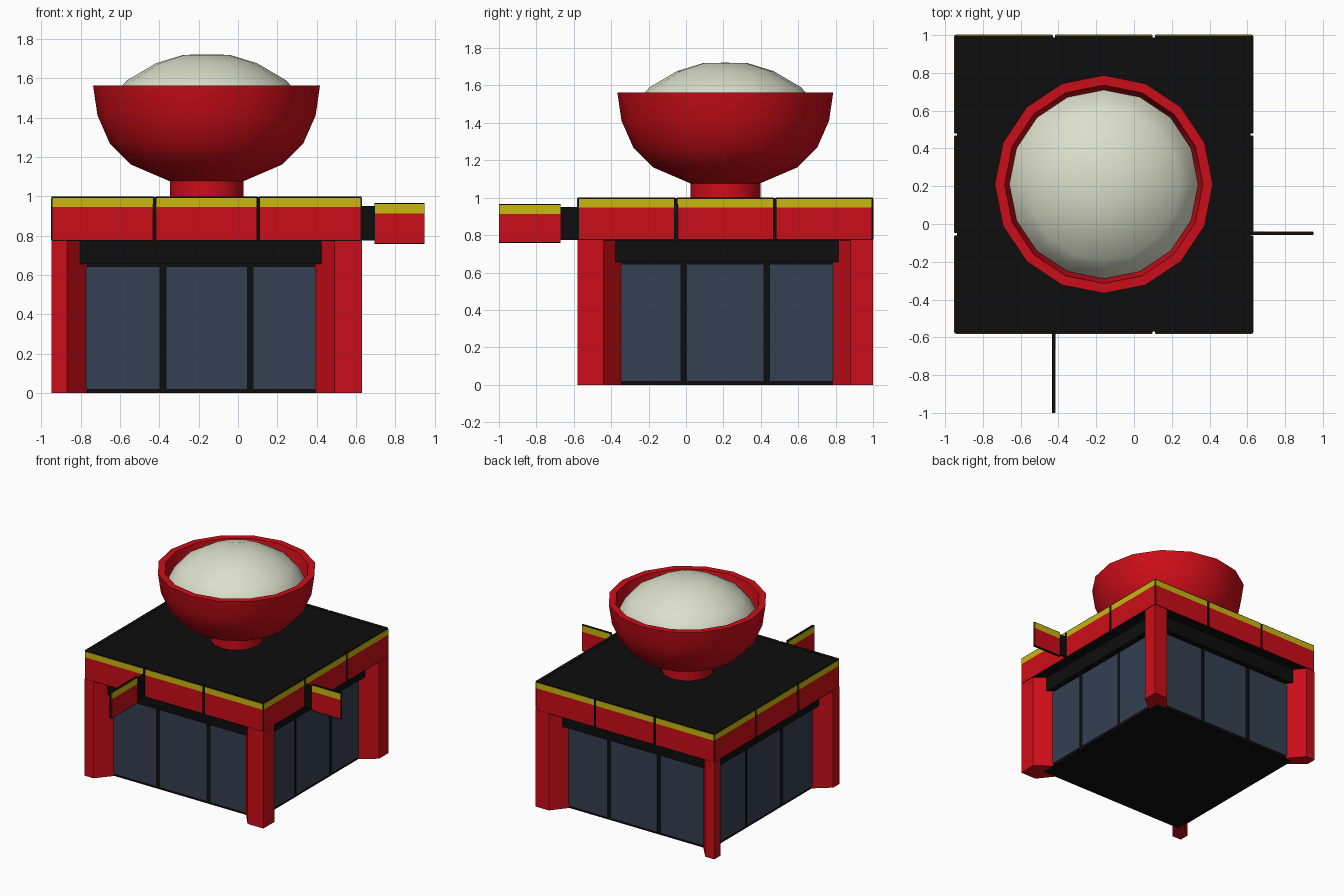
import bpy, bmesh
from math import pi, radians
from mathutils import Matrix, Vector

if "Cube" in bpy.data.objects:
    bpy.data.objects.remove(bpy.data.objects["Cube"])

CX, CY, H = -0.16, 0.21, 0.79      # building centre and half width


def mat(name, rgb):
    m = bpy.data.materials.new(name)
    m.diffuse_color = (*rgb, 1)
    m.use_nodes = True
    m.node_tree.nodes["Principled BSDF"].inputs["Base Color"].default_value = m.diffuse_color
    return m


RED = mat("red", (0.60, 0.004, 0.009))
YELLOW = mat("yellow", (0.58, 0.48, 0.005))
BLACK = mat("black", (0.004, 0.004, 0.004))
GLASS = mat("glass", (0.034, 0.050, 0.083))
RICE = mat("rice", (0.72, 0.74, 0.60))


def finish(name, bm, material):
    bmesh.ops.recalc_face_normals(bm, faces=bm.faces)
    me = bpy.data.meshes.new(name)
    bm.to_mesh(me)
    bm.free()
    me.materials.append(material)
    ob = bpy.data.objects.new(name, me)
    bpy.context.collection.objects.link(ob)
    return ob


def box(name, lo, hi, material, turn=None):
    """Box between two corners; turn = quarter turns about the building centre,
    in which case the corners are relative to that centre."""
    lo, hi = Vector(lo), Vector(hi)
    bm = bmesh.new()
    m = Matrix.Translation((lo + hi) / 2) @ Matrix.Diagonal((*(hi - lo), 1))
    bmesh.ops.create_cube(bm, size=1, matrix=m)
    if turn is not None:
        bm.transform(Matrix.Translation((CX, CY, 0)) @ Matrix.Rotation(turn * pi / 2, 4, 'Z'))
    return finish(name, bm, material)


def prism(name, pts, z0, z1, material):
    bm = bmesh.new()
    f = bm.faces.new([bm.verts.new((x, y, z0)) for x, y in pts])
    r = bmesh.ops.extrude_face_region(bm, geom=[f])
    for v in r["geom"]:
        if isinstance(v, bmesh.types.BMVert):
            v.co.z = z1
    # the extrusion keeps the starting face, so the prism is closed
    return finish(name, bm, material)


def lathe(name, profile, material, sides=16, angle=35):
    bm = bmesh.new()
    vs = [bm.verts.new((CX + r, CY, z)) for r, z in profile]
    es = [bm.edges.new(p) for p in zip(vs, vs[1:])]
    bmesh.ops.spin(bm, geom=vs + es, cent=(CX, CY, 0), axis=(0, 0, 1),
                   angle=2 * pi, steps=sides)
    bmesh.ops.remove_doubles(bm, verts=bm.verts, dist=0.0005)
    ob = finish(name, bm, material)
    bpy.ops.object.select_all(action='DESELECT')
    ob.select_set(True)
    bpy.context.view_layer.objects.active = ob
    bpy.ops.object.shade_smooth_by_angle(angle=radians(angle))
    return ob


# Inner walls, lintel band and roof slab
W, B = 0.67, 0.71
box("inner_walls", (-W, -W, 0), (W, W, 0.7), BLACK, 0)
box("lintel_band", (-B, -B, 0.655), (B, B, 0.78), BLACK, 0)
box("roof_slab", (-H + 0.012, -H + 0.012, 0.772), (H - 0.012, H - 0.012, 0.998), BLACK, 0)

# Four sides: windows and fascia panels
for k in range(4):
    for i, (a, b) in enumerate([(-0.63, -0.24), (-0.205, 0.205), (0.24, 0.63)]):
        box(f"window_{k}_{i}", (a, -W - 0.004, 0.02), (b, -W + 0.01, 0.642), GLASS, k)
    for i in range(3):
        c = (i - 1) * 0.528
        a, b = c - 0.258, c + 0.258
        box(f"fascia_back_{k}_{i}", (a, -H + 0.001, 0.772), (b, -H + 0.03, 1.0), BLACK, k)
        box(f"fascia_red_{k}_{i}", (a + 0.003, -H - 0.002, 0.778), (b - 0.003, -H + 0.01, 0.947), RED, k)
        box(f"fascia_yellow_{k}_{i}", (a + 0.003, -H - 0.002, 0.947), (b - 0.003, -H + 0.01, 0.993), YELLOW, k)

# Corner pillars: face width f, chamfer ends at g, wall depth d
d = 0.125
for name, sx, sy, f, g in [("front_left", -1, -1, 0.08, 0.185), ("front_right", 1, -1, 0.14, 0.24),
                           ("back_right", 1, 1, 0.12, 0.22), ("back_left", -1, 1, 0.08, 0.185)]:
    plan = [(0, 0), (f, 0), (g, d), (d, d), (d, g), (0, f)]
    prism(name + "_pillar", [(CX + sx * (H - u), CY + sy * (H - v)) for u, v in plan], 0, 0.774, RED)


# Projecting blade signs
def sign(name, p, q, neck, along_x):
    c, t = (-0.05, 0.009) if along_x else (-0.425, 0.010)

    def part(suffix, a, b, z0, z1, th, m):
        a, b = min(a, b), max(a, b)
        if along_x:
            box(name + suffix, (a, c - th, z0), (b, c + th, z1), m)
        else:
            box(name + suffix, (c - th, a, z0), (c + th, b, z1), m)

    part("_bracket", p, neck, 0.775, 0.95, 0.009, BLACK)
    part("_frame", neck, q, 0.757, 0.967, t - 0.002, BLACK)
    e = 0.002 if q > neck else -0.002
    part("_red", neck + e, q - e, 0.764, 0.912, t, RED)
    part("_yellow", neck + e, q - e, 0.912, 0.961, t, YELLOW)


sign("right_sign", 0.61, 0.95, 0.695, True)
sign("front_sign", -0.56, -1.0, -0.67, False)

# Bowl with foot, and the mound inside
lathe("bowl", [(0, 0.998), (0.187, 0.998), (0.187, 1.077), (0.385, 1.162), (0.492, 1.269),
               (0.555, 1.412), (0.577, 1.563), (0.525, 1.563), (0.505, 1.45), (0.45, 1.32), (0, 1.2)], RED)
lathe("rice_mound", [(0, 1.722), (0.118, 1.72), (0.258, 1.677), (0.405, 1.59), (0.46, 1.53),
                     (0.5, 1.45), (0, 1.40)], RICE)
